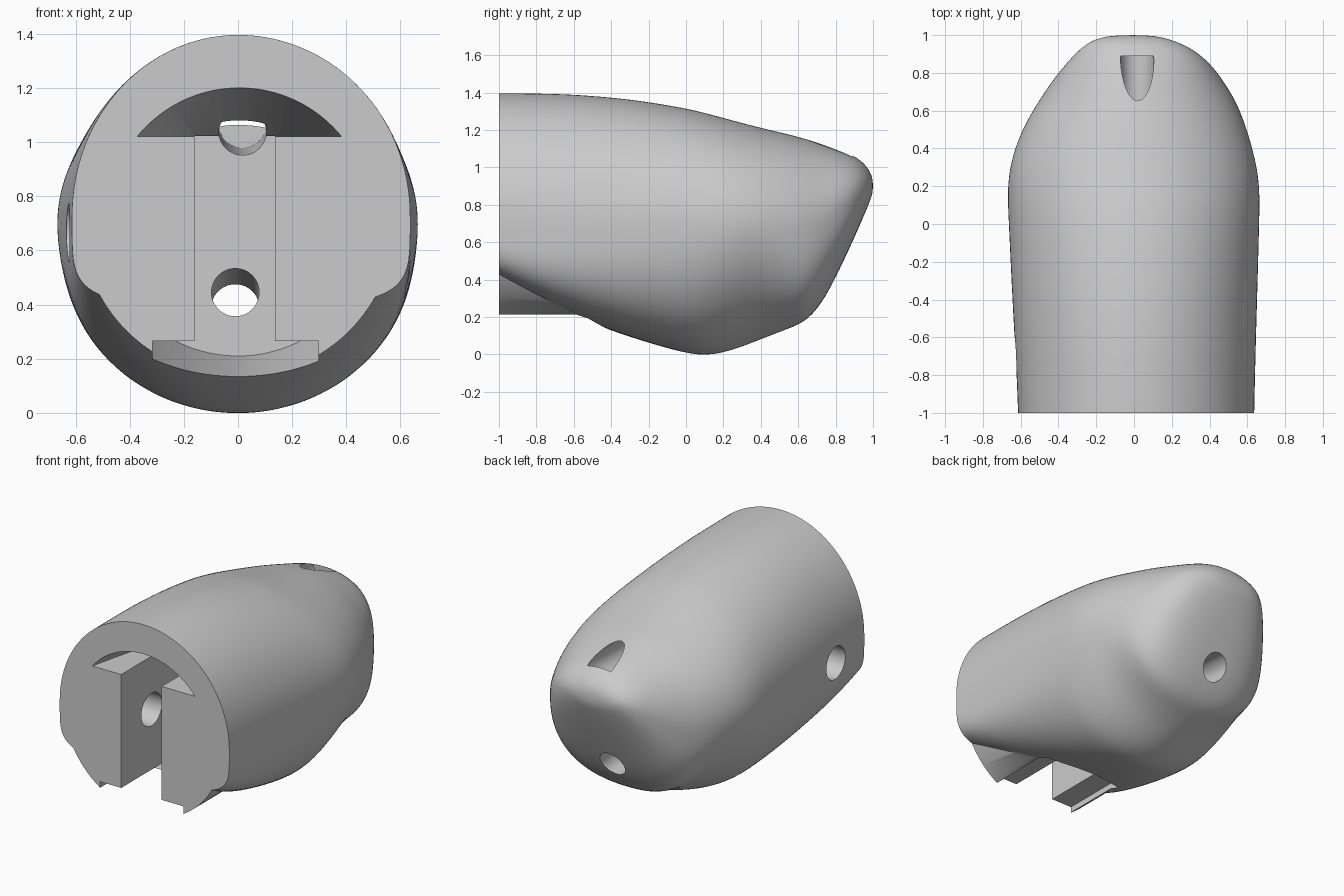
import bpy, bmesh, math
from mathutils import Matrix, Vector

cube = bpy.data.objects.get("Cube")
if cube:
    bpy.data.objects.remove(cube, do_unlink=True)

grey = bpy.data.materials.new("plain grey")
grey.use_nodes = True
COLOUR = (0.6, 0.6, 0.6, 1)
grey.diffuse_color = COLOUR
grey.node_tree.nodes["Principled BSDF"].inputs["Base Color"].default_value = COLOUR

AXIS_Z = 0.714  # height of the round joint axis
SLOT_BACK = -0.05  # depth of the slot and its pockets


def make_object(name, bm):
    bmesh.ops.recalc_face_normals(bm, faces=bm.faces)
    mesh = bpy.data.meshes.new(name)
    bm.to_mesh(mesh)
    bm.free()
    mesh.materials.append(grey)
    obj = bpy.data.objects.new(name, mesh)
    bpy.context.collection.objects.link(obj)
    return obj


def loft(name, rings):
    """Skin a list of equal point rings and cap both ends."""
    bm = bmesh.new()
    rows = [[bm.verts.new(p) for p in ring] for ring in rings]
    n = len(rows[0])
    for a, b in zip(rows, rows[1:]):
        for i in range(n):
            j = (i + 1) % n
            bm.faces.new((a[i], a[j], b[j], b[i]))
    bm.faces.new(rows[0])
    bm.faces.new(rows[-1])
    return make_object(name, bm)


def box(name, lo, hi):
    bm = bmesh.new()
    bmesh.ops.create_cube(bm, size=1)
    for v in bm.verts:
        v.co = [l + (c + 0.5) * (h - l) for c, l, h in zip(v.co, lo, hi)]
    return make_object(name, bm)


def rod(name, start, end, r1, r2=None, segments=48):
    """Round bar or cone between two points."""
    start, end = Vector(start), Vector(end)
    bm = bmesh.new()
    bmesh.ops.create_cone(bm, cap_ends=True, segments=segments, radius1=r1,
                          radius2=r1 if r2 is None else r2, depth=(end - start).length)
    turn = (end - start).to_track_quat("Z", "Y").to_matrix().to_4x4()
    bmesh.ops.transform(bm, verts=bm.verts, matrix=Matrix.Translation((start + end) / 2) @ turn)
    return make_object(name, bm)


def apply_modifier(obj, mod):
    bpy.ops.object.select_all(action="DESELECT")
    bpy.context.view_layer.objects.active = obj
    obj.select_set(True)
    bpy.ops.object.modifier_apply(modifier=mod.name)


def combine(obj, tool, operation):
    mod = obj.modifiers.new("combine", "BOOLEAN")
    mod.operation, mod.solver, mod.object = operation, "EXACT", tool
    apply_modifier(obj, mod)
    bpy.data.objects.remove(tool, do_unlink=True)


def section(y, top, bottom, left, right, mid, power, n=48):
    """Oval with separate upper, lower, left and right radii."""
    ring = []
    for i in range(n):
        a = 2 * math.pi * i / n
        c, s = math.cos(a), math.sin(a)
        p = 2 / (power if s < 0 else 2)
        x = math.copysign(abs(c) ** p, c) * (right if c > 0 else left)
        z = math.copysign(abs(s) ** p, s) * (top - mid if s > 0 else mid - bottom)
        ring.append((x, y, mid + z))
    return ring


# Smooth outer shell: y, top, bottom, left, right, widest height, lower squareness
stations = [
    (-1.2, 1.395, .5, .605, .635, .74, 5),
    (-1.0, 1.398, .4, .615, .637, .73, 4.8),
    (-.8, 1.397, .295, .622, .642, .72, 4),
    (-.6, 1.392, .2, .634, .647, .71, 3.2),
    (-.3, 1.368, .09, .65, .656, .7, 2.6),
    (0, 1.318, .002, .664, .664, .7, 2.2),
    (.12, 1.288, -.008, .67, .667, .7, 2),
    (.25, 1.252, .02, .668, .662, .7, 1.85),
    (.4, 1.212, .08, .635, .63, .7, 1.8),
    (.55, 1.178, .138, .568, .582, .69, 2.15),
    (.65, 1.15, .178, .505, .54, .68, 2.6),
    (.75, 1.12, .305, .44, .48, .71, 2.7),
    (.85, 1.085, .515, .36, .405, .79, 2.6),
    (.93, 1.045, .69, .285, .31, .86, 2.3),
    (.98, .99, .81, .21, .19, .9, 2),
    (1.0, .935, .865, .11, .09, .9, 2),
]
shell = loft("shell", [section(*s) for s in stations])
subsurf = shell.modifiers.new("smooth", "SUBSURF")
subsurf.levels = 2
apply_modifier(shell, subsurf)

# Round joint tongue at the front, then trim to the flat front face
combine(shell, rod("tongue", (0, -1.1, AXIS_Z), (0, -.5, AXIS_Z), .582, segments=96), "UNION")
combine(shell, box("front_trim", (-1, -1.5, -.5), (1, -1, 2)), "DIFFERENCE")

# Tapered pockets above and below the slot
upper = rod("upper_pocket", (.005, -1.01, AXIS_Z), (.005, SLOT_BACK, AXIS_Z), .488, .316, segments=96)
combine(upper, box("upper_limit", (-.8, -1.1, 1.02), (.8, .5, 1.5)), "INTERSECT")
lower = rod("lower_pocket", (0, -1.1, AXIS_Z), (0, SLOT_BACK, AXIS_Z), .722, .504, segments=96)
combine(lower, box("lower_limit", (-.315, -1.2, -.6), (.298, .5, .265)), "INTERSECT")
combine(shell, upper, "DIFFERENCE")
combine(shell, lower, "DIFFERENCE")

# Central slot, cable holes and the side pin hole
combine(shell, box("slot", (-.16, -1.1, .24), (.137, SLOT_BACK, 1.022)), "DIFFERENCE")
combine(shell, rod("upper_hole", (.017, -.33, 1.032), (.017, .89, 1.066), .088), "DIFFERENCE")
combine(shell, rod("lower_hole", (-.01, -.2, .455), (-.01, 1.2, .362), .088), "DIFFERENCE")
combine(shell, rod("side_hole", (-.9, -.68, .665), (-.1, -.68, .665), .108), "DIFFERENCE")

shell.name = "finger_segment"
bpy.ops.object.select_all(action="DESELECT")
shell.select_set(True)
bpy.context.view_layer.objects.active = shell
bpy.ops.object.shade_smooth_by_angle(angle=math.radians(35))
